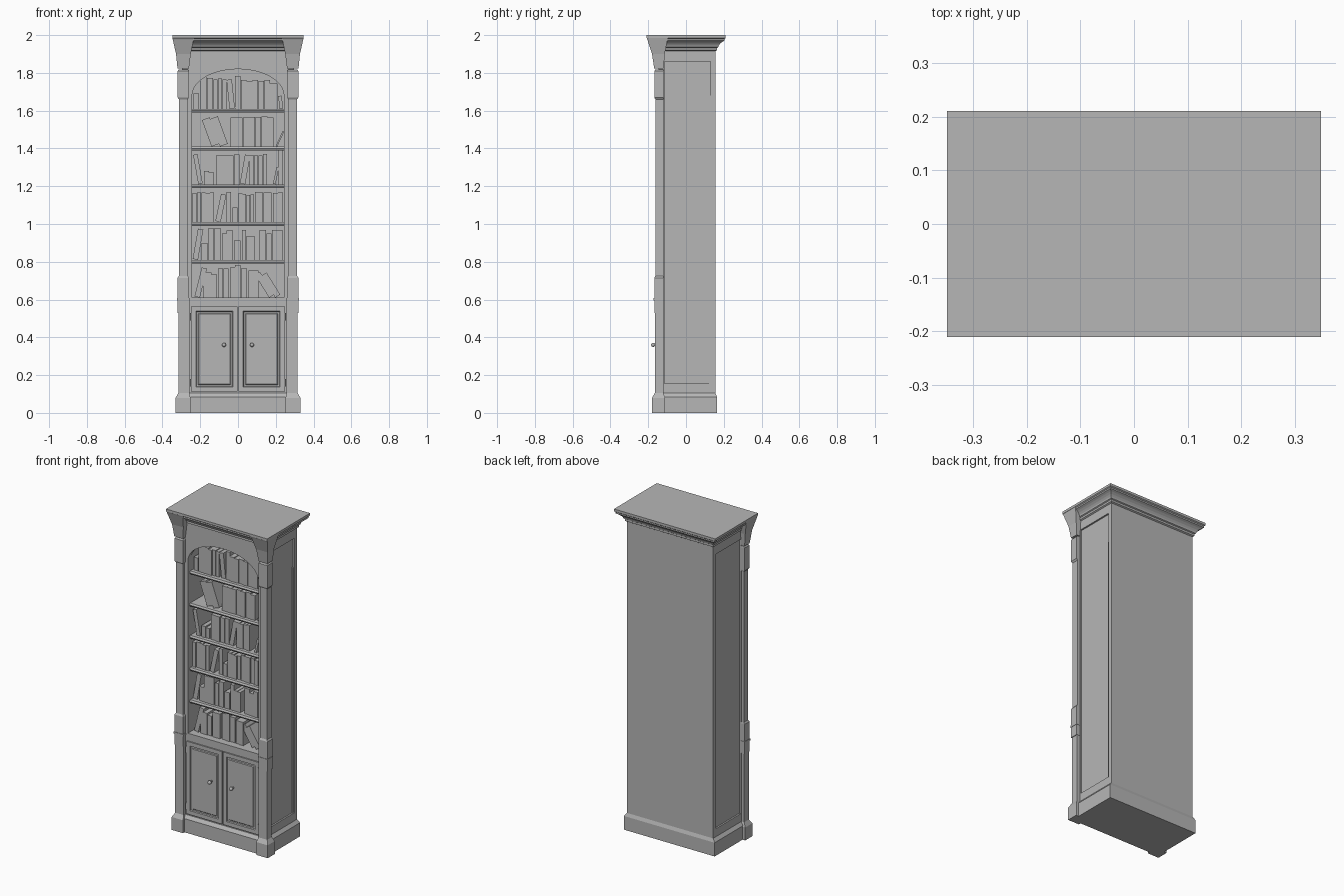
import bpy, bmesh, math, random
from mathutils import Matrix, Vector

random.seed(4)
cube = bpy.data.objects.get("Cube")
if cube:
    bpy.data.objects.remove(cube, do_unlink=True)

GREY = (0.47, 0.47, 0.47, 1)
paint = bpy.data.materials.new("plain_grey")
paint.use_nodes = True
paint.diffuse_color = GREY
paint.node_tree.nodes["Principled BSDF"].inputs["Base Color"].default_value = GREY


def finish(name, bm):
    """Turn a bmesh into a painted object."""
    bmesh.ops.recalc_face_normals(bm, faces=bm.faces)
    mesh = bpy.data.meshes.new(name)
    bm.to_mesh(mesh)
    bm.free()
    mesh.materials.append(paint)
    obj = bpy.data.objects.new(name, mesh)
    bpy.context.collection.objects.link(obj)
    return obj


def add_stack(bm, layers, side=1):
    """Stack rectangles (x0, x1, y0, y1, z) into one closed solid; side=-1 mirrors x."""
    rings = []
    for x0, x1, y0, y1, z in layers:
        corners = ((x0, y0), (x1, y0), (x1, y1), (x0, y1))
        rings.append([bm.verts.new((side * x, y, z)) for x, y in corners])
    faces = [bm.faces.new(rings[0]), bm.faces.new(rings[-1])]
    for low, high in zip(rings, rings[1:]):
        for i in range(4):
            j = (i + 1) % 4
            faces.append(bm.faces.new((low[i], low[j], high[j], high[i])))
    return [v for ring in rings for v in ring]


def stack(name, layers, side=1):
    bm = bmesh.new()
    add_stack(bm, layers, side)
    return finish(name, bm)


def box(name, x, y, z, side=1):
    return stack(name, [(*x, *y, z[0]), (*x, *y, z[1])], side)


# Main dimensions
BODY, OPEN = 0.296, 0.243
FRONT, BACK = -0.145, 0.156
SIDES = (("left", 1), ("right", -1))

# Carcass
box("back_panel", (-BODY, BODY), (0.13, BACK), (0.08, 1.95))
box("cabinet_base", (-OPEN, OPEN), (-0.13, 0.13), (0.08, 0.61))
box("carcass_top", (-OPEN, OPEN), (-0.12, 0.13), (1.86, 1.95))
stack("plinth", [(-0.312, 0.312, -0.165, 0.164, 0), (-0.312, 0.312, -0.165, 0.164, 0.085),
                 (-BODY, BODY, -0.15, BACK, 0.105)])

# Front frame with an arched opening
arch = [(OPEN * math.cos(math.pi * i / 24), 1.68 + 0.14 * math.sin(math.pi * i / 24))
        for i in range(25)]
bm = bmesh.new()
strip = [(OPEN, 0.6)] + arch + [(-OPEN, 0.6)]
outer = [(BODY, 0.6)] + [(BODY if i == 0 else -BODY if i == 24 else x, 1.95)
                         for i, (x, z) in enumerate(arch)] + [(-BODY, 0.6)]
inner_v = [bm.verts.new((x, FRONT, z)) for x, z in strip]
outer_v = [bm.verts.new((x, FRONT, z)) for x, z in outer]
for i in range(len(strip) - 1):
    bm.faces.new((inner_v[i], inner_v[i + 1], outer_v[i + 1], outer_v[i]))
front_faces = bm.faces[:]
new = bmesh.ops.extrude_face_region(bm, geom=front_faces)["geom"]
bmesh.ops.translate(bm, vec=(0, 0.03, 0),
                    verts=[g for g in new if isinstance(g, bmesh.types.BMVert)])
finish("arched_front_frame", bm)
box("cabinet_front", (-BODY, BODY), (FRONT, -0.115), (0.08, 0.61))

# Crown moulding: stepped, coved layers growing outwards under a flat top
crown = []
for grow, z in ((0, 1.915), (0.008, 1.92), (0.008, 1.932), (0.014, 1.936), (0.017, 1.945),
                (0.024, 1.955), (0.034, 1.964), (0.046, 1.971), (0.046, 1.98),
                (0.052, 1.985), (0.052, 2)):
    crown.append((-BODY - grow, BODY + grow, FRONT - grow * 1.25, BACK + grow * 1.04, z))
stack("crown_moulding", crown)

for word, s in SIDES:
    # Side wall with a framed, sunken panel
    box(word + "_side_panel", (OPEN, 0.286), (-0.12, 0.135), (0.08, 1.95), s)
    box(word + "_side_stile", (0.28, BODY), (0.13, BACK), (0.08, 1.95), s)
    box(word + "_side_top_rail", (0.28, BODY), (-0.12, 0.13), (1.86, 1.95), s)
    box(word + "_side_bottom_rail", (0.28, BODY), (-0.12, 0.13), (0.08, 0.155), s)
    box(word + "_side_bead", (0.28, 0.291), (0.122, 0.13), (0.155, 1.68), s)

    # Pilaster: foot, pedestal, band, lower block, shaft, capital and corbel
    foot = (0.252, 0.33, -0.18, -0.11)
    pedestal = (0.258, 0.316, -0.165, -0.12)
    block = (0.26, 0.32, -0.168, -0.118)
    shaft = (0.265, 0.313, -0.162, -0.12)
    stack(word + "_pilaster_foot", [(*foot, 0), (*foot, 0.08), (*pedestal, 0.105)], s)
    box(word + "_pilaster_pedestal", pedestal[:2], pedestal[2:], (0.1, 0.6), s)
    box(word + "_pilaster_band", (0.256, 0.322), (-0.171, -0.116), (0.596, 0.608), s)
    stack(word + "_pilaster_block", [(*block, 0.53), (*block, 0.715), (*shaft, 0.725)], s)
    box(word + "_pilaster_shaft", shaft[:2], shaft[2:], (0.72, 1.68), s)
    stack(word + "_pilaster_capital", [(*shaft, 1.66), (*block, 1.67), (*block, 1.81),
                                       (*shaft, 1.818)], s)
    stack(word + "_corbel", [(*block, 1.822), (0.25, 0.328, -0.18, -0.113, 1.9),
                             (0.235, 0.345, -0.204, -0.098, 1.975),
                             (0.233, 0.348, -0.21, -0.095, 1.99)], s)

    # Door with a recessed panel and a raised field
    bm = bmesh.new()
    add_stack(bm, [(0.003, 0.248, -0.153, -0.14, 0.112), (0.003, 0.248, -0.153, -0.14, 0.563)], s)
    bmesh.ops.recalc_face_normals(bm, faces=bm.faces)
    face = min(bm.faces, key=lambda f: f.calc_center_median().y)
    for thickness, depth in ((0.035, 0), (0.004, -0.007), (0.012, 0), (0.006, 0.004)):
        bmesh.ops.inset_individual(bm, faces=[face], thickness=thickness, depth=depth)
    finish(word + "_door", bm)

    # Hinges
    for z in (0.16, 0.51):
        bm = bmesh.new()
        bmesh.ops.create_cone(bm, cap_ends=True, segments=8, radius1=0.005, radius2=0.005,
                              depth=0.04, matrix=Matrix.Translation((s * 0.25, -0.152, z)))
        finish(word + "_hinge", bm)

    # Round knob on a short stem
    bm = bmesh.new()
    bmesh.ops.create_uvsphere(bm, u_segments=16, v_segments=10, radius=0.011,
                              matrix=Matrix.Translation((s * 0.074, -0.174, 0.36)))
    bmesh.ops.create_cone(bm, cap_ends=True, segments=12, radius1=0.005, radius2=0.005, depth=0.03,
                          matrix=Matrix.Translation((s * 0.074, -0.16, 0.36))
                          @ Matrix.Rotation(math.pi / 2, 4, "X"))
    knob = finish(word + "_knob", bm)
    bpy.ops.object.select_all(action="DESELECT")
    knob.select_set(True)
    bpy.context.view_layer.objects.active = knob
    bpy.ops.object.shade_smooth_by_angle()


def book_row(name, shelf, groups):
    """Groups of books: start, end, count, height in hundredths, lean in degrees."""
    bm = bmesh.new()
    for start, end, count, height, lean in groups:
        width = (end - start) / count / 100
        for i in range(count):
            x = start / 100 + i * width
            tall = height / 100 - random.uniform(0, 0.008)
            deep = random.uniform(0.02, 0.05)
            front = -0.105 + random.uniform(0, 0.008)
            plan = (0, width - 0.0015, front, deep)
            verts = add_stack(bm, [(*plan, 0), (*plan, tall)])
            bmesh.ops.rotate(bm, verts=verts, cent=(0, 0, 0),
                             matrix=Matrix.Rotation(math.radians(lean), 3, "Y"))
            drop = min(v.co.z for v in verts)
            bmesh.ops.translate(bm, verts=verts, vec=Vector((x, 0, shelf - drop)))
    finish(name, bm)


# Shelves
for i in range(5):
    top = 0.81 + 0.2 * i
    stack("shelf", [(-OPEN, OPEN, -0.122, 0.13, top - 0.02), (-OPEN, OPEN, -0.128, 0.13, top - 0.01),
                    (-OPEN, OPEN, -0.122, 0.13, top)])

# Books, bottom row to top row
book_row("books_row_one", 0.61, [
    (-23, -20, 1, 16, 14), (-18.5, -14, 1, 13.5, 0), (-14, -11, 1, 13, 0), (-10.5, -5, 2, 15.5, 0),
    (-4, -1.5, 1, 17, 0), (-1.5, 1.5, 1, 18, 0), (1.5, 5, 1, 16, 0), (5.5, 11, 2, 15, 0),
    (16.5, 23, 2, 14.5, -32)])
book_row("books_row_two", 0.81, [
    (-24, -21, 1, 17, 10), (-19.5, -16, 1, 9.5, 0), (-16, -9, 2, 17, 0), (-8.5, -6, 1, 14, 0),
    (-6, -2.5, 1, 16, 0), (-2, 1.5, 1, 11, 0), (2, 4.5, 1, 16, 0), (4.5, 9, 2, 13, 0),
    (11.5, 15, 1, 16, 0), (15, 18, 1, 14.5, 0), (18, 24, 2, 16, 0)])
book_row("books_row_three", 1.01, [
    (-24, -12.5, 5, 16, 0), (-12, -9, 1, 15.5, 12), (-6, -3.5, 1, 16, 0), (-3, 0, 1, 8, 0),
    (0, 2.5, 1, 16, 0), (2.5, 8.5, 3, 15, 0), (9, 18, 4, 16, 0), (18.5, 24, 2, 16, 0)])
book_row("books_row_four", 1.21, [
    (-21, -18.5, 1, 16, -10), (-18, -12.5, 2, 7, 0), (-11.5, 1, 4, 16, 0), (1, 4, 1, 16, 10),
    (6, 15.5, 4, 16, 0), (18.5, 20, 1, 10, 12), (21.5, 24, 1, 18, 0)])
book_row("books_row_five", 1.41, [
    (-14, -5, 2, 15.5, -20), (-4, 19, 7, 16, 0), (20, 21, 1, 9, 25)])
book_row("books_row_six", 1.61, [
    (-23.5, -20.5, 1, 8, 0), (-20, -13, 2, 17, 0), (-13, -6, 3, 16, 0), (-4.5, -1.5, 1, 16, -6),
    (-1.5, 1.5, 1, 17.5, 0), (1.5, 17, 5, 15.5, 0), (17, 21, 1, 14, 0), (22, 24, 1, 7, -6)])
